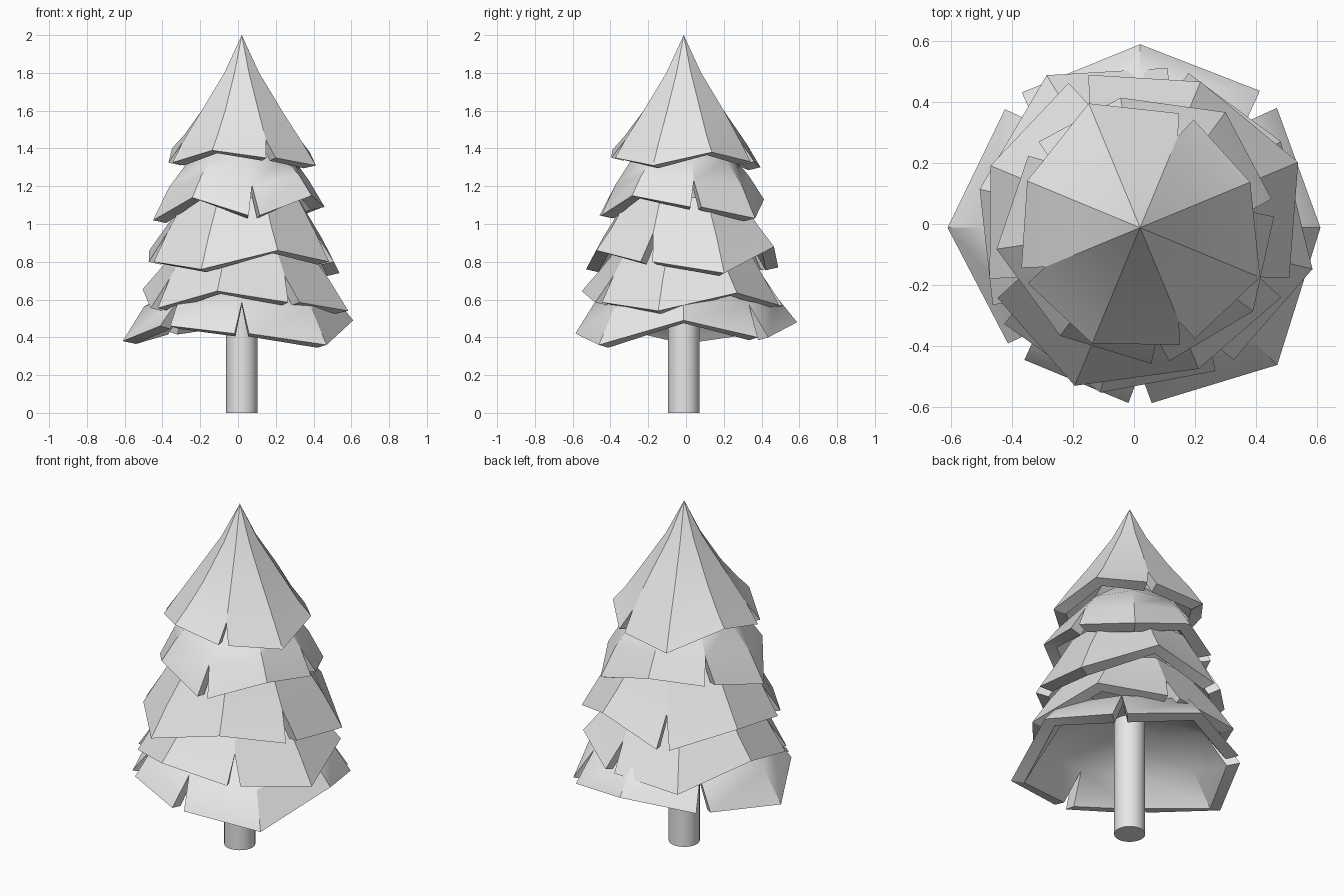
import bpy
import bmesh
from math import cos, sin, radians, hypot

if "Cube" in bpy.data.objects:
    bpy.data.objects.remove(bpy.data.objects["Cube"], do_unlink=True)

CENTRE = (0.02, -0.012)
SIDES = 8
SLIT_HALF_ANGLE = 3.8
THICKNESS = 0.07

grey = bpy.data.materials.new("pale grey")
grey.use_nodes = True
grey.diffuse_color = (0.8, 0.8, 0.8, 1)
grey.node_tree.nodes["Principled BSDF"].inputs["Base Color"].default_value = grey.diffuse_color


def finish(bm, name):
    """Turn the bmesh into a named object, smooth except at sharp edges."""
    bmesh.ops.recalc_face_normals(bm, faces=bm.faces)
    mesh = bpy.data.meshes.new(name)
    bm.to_mesh(mesh)
    bm.free()
    mesh.shade_smooth()
    mesh.set_sharp_from_angle(angle=radians(30))
    mesh.materials.append(grey)
    obj = bpy.data.objects.new(name, mesh)
    obj.location = (CENTRE[0], CENTRE[1], 0)
    bpy.context.collection.objects.link(obj)
    return obj


def polar(bm, radius, degrees, z):
    a = radians(degrees)
    return bm.verts.new((radius * cos(a), radius * sin(a), z))


def branch_tier(name, start, radii, heights, slits, rise, crown):
    """Eight-sided skirt with an uneven rim, split at some of its corners."""
    bm = bmesh.new()
    angles = [start + i * 360 / SIDES for i in range(SIDES)]
    mean = sum(heights) / SIDES
    corners = list(zip(angles, radii, heights))

    # rim corners: a slit corner becomes two points
    left, right = [], []
    for i, (a, r, z) in enumerate(corners):
        if i in slits:
            right.append(polar(bm, r, a - SLIT_HALF_ANGLE, z))
            left.append(polar(bm, r, a + SLIT_HALF_ANGLE, z))
        else:
            v = polar(bm, r, a, z)
            right.append(v)
            left.append(v)

    # rings above the rim
    rings = [[polar(bm, r * 0.82, a, (z + mean) / 2 + rise) for a, r, z in corners]]
    for r, z in crown:
        rings.append([polar(bm, r, a, z) for a in angles])

    for i in range(SIDES):
        j = (i + 1) % SIDES
        bm.faces.new((left[i], right[j], rings[0][j], rings[0][i]))
        for low, high in zip(rings, rings[1:]):
            bm.faces.new((low[i], low[j], high[j], high[i]))
    bmesh.ops.remove_doubles(bm, verts=bm.verts, dist=0.0005)

    # inner side of the skirt
    made = bmesh.ops.extrude_face_region(bm, geom=bm.faces[:], use_keep_orig=True)
    for v in made["geom"]:
        if isinstance(v, bmesh.types.BMVert):
            d = hypot(v.co.x, v.co.y)
            f = max(d - THICKNESS, d * 0.3) / d if d > 0 else 1
            v.co.x *= f
            v.co.y *= f
            v.co.z -= 0.015
    return finish(bm, name)


# trunk
bm = bmesh.new()
bmesh.ops.create_cone(bm, cap_ends=True, segments=32, radius1=0.083, radius2=0.083, depth=0.7)
bmesh.ops.translate(bm, verts=bm.verts, vec=(0, 0, 0.35))
finish(bm, "trunk")

# branch tiers, lowest first
branch_tier("bottom_branches", 0,
            (0.59, 0.595, 0.6, 0.588, 0.63, 0.575, 0.575, 0.635),
            (0.49, 0.4, 0.48, 0.43, 0.38, 0.46, 0.42, 0.36),
            {1, 3, 5, 6}, rise=0.16, crown=((0.3, 0.68), (0.05, 0.71)))

branch_tier("lower_branches", 31.5,
            (0.54, 0.53, 0.585, 0.54, 0.545, 0.555, 0.53, 0.58),
            (0.635, 0.57, 0.54, 0.655, 0.555, 0.645, 0.585, 0.54),
            {1, 4, 6}, rise=0.14, crown=((0.32, 0.92), (0.05, 0.97)))

branch_tier("middle_branches", 22.5,
            (0.56, 0.517, 0.528, 0.53, 0.52, 0.56, 0.5, 0.515),
            (0.74, 0.88, 0.77, 0.86, 0.8, 0.76, 0.86, 0.8),
            {2, 4, 7}, rise=0.15, crown=((0.32, 1.14), (0.05, 1.25)))

branch_tier("upper_branches", 8.5,
            (0.44, 0.47, 0.43, 0.435, 0.475, 0.44, 0.447, 0.46),
            (1.09, 1.03, 1.13, 1.1, 1.02, 1.14, 1.045, 1.15),
            {0, 3, 6}, rise=0.14, crown=((0.28, 1.34), (0.05, 1.52)))

branch_tier("top_branches", 22.5,
            (0.39, 0.395, 0.44, 0.4, 0.41, 0.41, 0.405, 0.425),
            (1.38, 1.33, 1.3, 1.4, 1.325, 1.39, 1.35, 1.31),
            {1, 4, 6}, rise=0.1, crown=((0.23, 1.6), (0.1, 1.8), (0, 2)))
